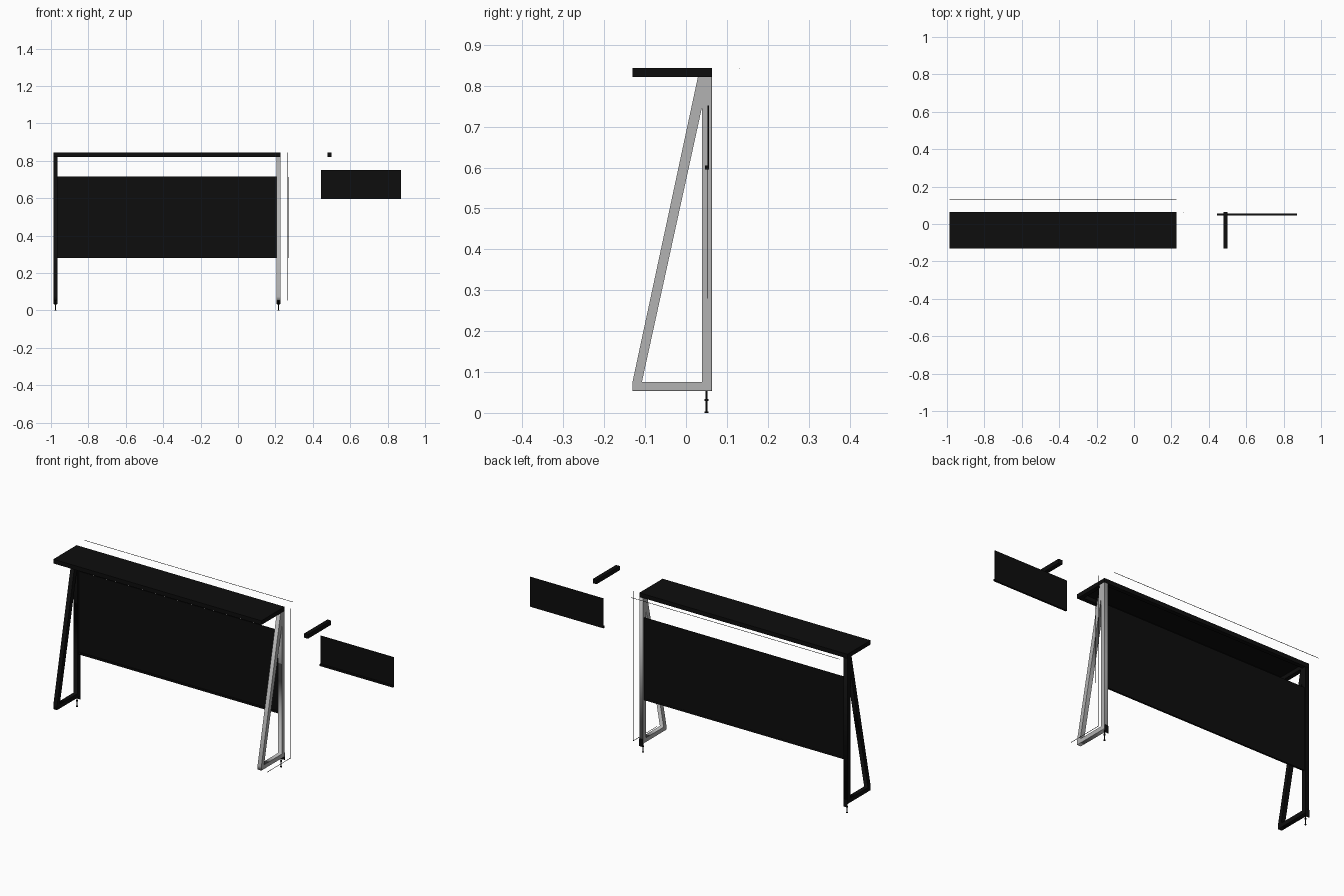
import bpy
from math import radians

if "Cube" in bpy.data.objects:
    bpy.data.objects.remove(bpy.data.objects["Cube"])


def material(name, v, alpha=1.0):
    m = bpy.data.materials.new(name)
    m.diffuse_color = (v, v, v, alpha)
    m.use_nodes = True
    m.node_tree.nodes["Principled BSDF"].inputs["Base Color"].default_value = m.diffuse_color
    return m


BLACK = material("black_steel", 0.004)
GREY = material("pale_steel", 0.45)


def box(name, x, y, z, mat=BLACK):
    """Box spanning the given (min, max) ranges."""
    bpy.ops.mesh.primitive_cube_add(size=1, location=[(a + b) / 2 for a, b in (x, y, z)])
    o = bpy.context.object
    o.name = name
    o.scale = [b - a for a, b in (x, y, z)]
    bpy.ops.object.transform_apply(location=False, rotation=False, scale=True)
    o.data.materials.append(mat)
    return o


def line(name, x, y, z):
    """Thin dimension line: single coordinates become hairline ranges."""
    t = 0.0008
    return box(name, *[c if isinstance(c, tuple) else (c - t, c + t) for c in (x, y, z)])


def side_frame(name, x, mat):
    """Triangular pipe frame: outer and inner outlines extruded along x."""
    cu = bpy.data.curves.new(name, 'CURVE')
    cu.dimensions = '2D'
    cu.fill_mode = 'BOTH'
    cu.extrude = PIPE / 2
    outer = [(Y0, 0.053), (Y1, 0.053), (Y1, Z0), (0.029, Z0), (Y0, 0.075)]
    inner = [(-0.108, 0.075), (0.039, 0.075), (0.039, 0.747)]
    for pts in (outer, inner):
        s = cu.splines.new('POLY')
        s.points.add(len(pts) - 1)
        for p, (a, b) in zip(s.points, pts):
            p.co = (a, b, 0, 1)
        s.use_cyclic_u = True
    o = bpy.data.objects.new(name, cu)
    bpy.context.collection.objects.link(o)
    o.location.x = x
    o.rotation_euler = (radians(90), 0, radians(90))
    bpy.ops.object.select_all(action='DESELECT')
    o.select_set(True)
    bpy.context.view_layer.objects.active = o
    bpy.ops.object.convert(target='MESH')
    o = bpy.context.object
    o.data.materials.clear()
    o.data.materials.append(mat)


def cylinder(name, x, r, z0, z1):
    bpy.ops.mesh.primitive_cylinder_add(vertices=16, radius=r, depth=z1 - z0,
                                        location=(x, 0.05, (z0 + z1) / 2))
    o = bpy.context.object
    o.name = name
    o.data.materials.append(BLACK)
    bpy.ops.object.shade_smooth_by_angle()


PIPE = 0.022
X0, X1 = -0.986, 0.228
Y0, Y1 = -0.131, 0.063
Z0, Z1 = 0.821, 0.843

# Side frames, end plates and screw feet
for side, x, mat in (("left", X0 + PIPE / 2, BLACK), ("right", X1 - PIPE / 2, GREY)):
    side_frame(side + "_leg_frame", x, mat)
    box(side + "_end_plate", (x - PIPE / 2, x + PIPE / 2), (Y1, Y1 + 0.001), (0.035, 0.075))
    cylinder(side + "_foot_shank", x, 0.0025, 0.002, 0.053)
    cylinder(side + "_foot_pad", x, 0.005, 0.0, 0.003)
    cylinder(side + "_foot_nut", x, 0.005, 0.029, 0.034)

# Shelf: rim of pipes under a thin top sheet
box("shelf_front_pipe", (X0, X1), (Y0, Y0 + PIPE), (Z0, Z1 - 0.002))
box("shelf_back_pipe", (X0, X1), (Y1 - PIPE, Y1), (Z0, Z1 - 0.002))
for side, x in (("left", X0), ("right", X1 - PIPE)):
    box("shelf_" + side + "_pipe", (x, x + PIPE), (Y0 + PIPE, Y1 - PIPE), (Z0, Z1 - 0.002))
box("shelf_sheet", (X0, X1), (Y0, Y1), (Z1 - 0.002, Z1))

# Privacy panel with a small bar along its lower edge
box("back_panel", (X0 + PIPE, X1 - PIPE), (0.052, 0.055), (0.28, 0.715))
box("back_panel_bar", (X0 + PIPE, X1 - PIPE), (0.046, 0.056), (0.28, 0.29))

# Loose material samples beside the desk
box("pipe_sample", (0.478, 0.5), (Y0, Y1), (Z0, Z1))
box("sheet_sample", (0.443, 0.872), (0.053, 0.056), (0.6, 0.752))
box("sheet_sample_bar", (0.443, 0.872), (0.046, 0.056), (0.595, 0.605))

# Dimension lines
line("width_line", (X0, X1), 0.13, Z1)
line("height_line", 0.263, Y1, (0.053, Z1))
line("panel_height_line", 0.272, 0.053, (0.28, 0.713))
line("depth_line", 0.262, (Y0, Y1), 0.054)
